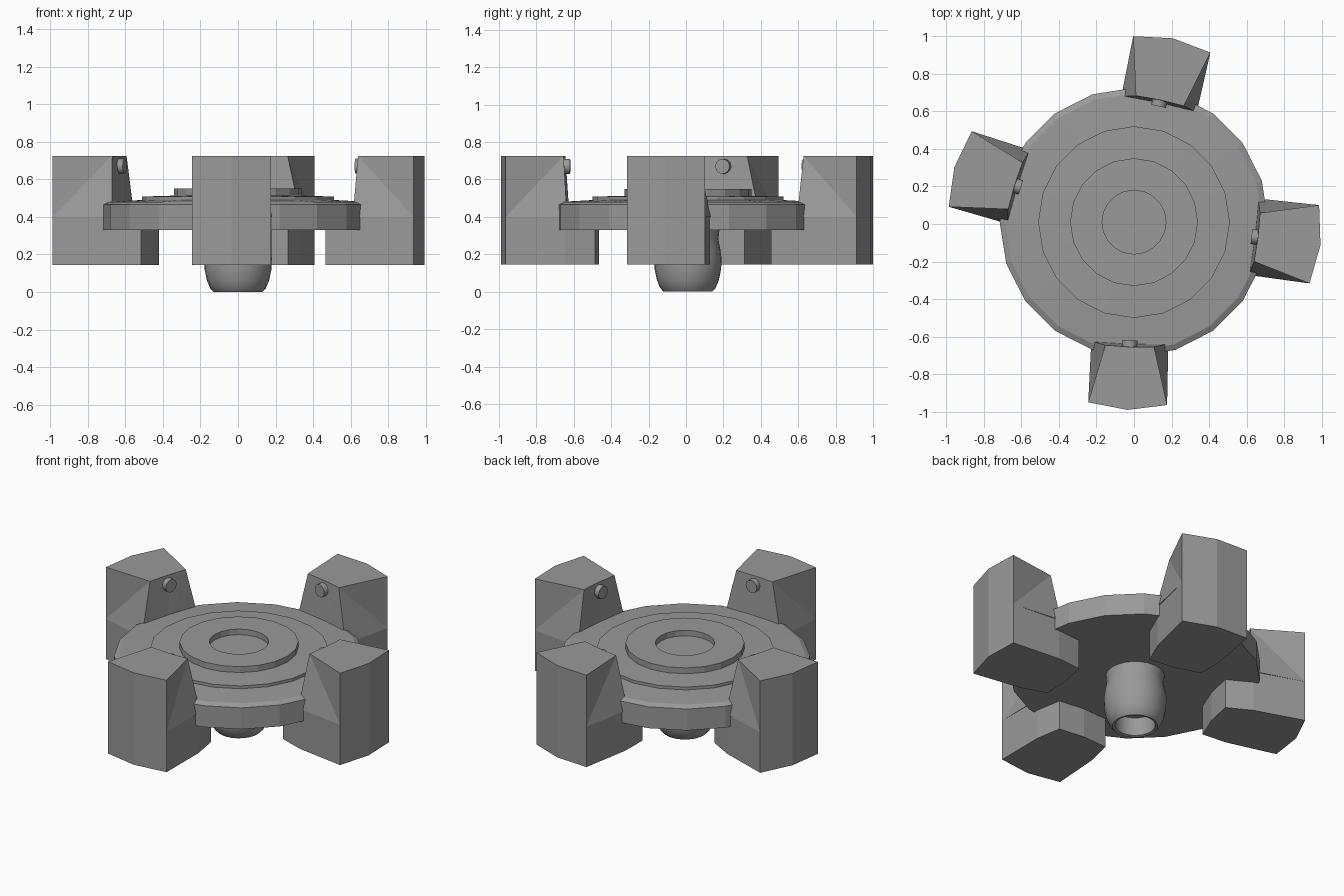
import bpy, bmesh, math
from mathutils import Matrix

cube = bpy.data.objects.get("Cube")
if cube:
    bpy.data.objects.remove(cube, do_unlink=True)

CENTRE = Matrix.Translation((0, 0.01, 0))

grey = bpy.data.materials.new("plain_grey")
grey.use_nodes = True
grey.diffuse_color = (0.32, 0.32, 0.32, 1)
grey.node_tree.nodes["Principled BSDF"].inputs["Base Color"].default_value = grey.diffuse_color


def finish(bm, name, matrix=Matrix(), smooth=None):
    bmesh.ops.recalc_face_normals(bm, faces=bm.faces)
    mesh = bpy.data.meshes.new(name)
    bm.to_mesh(mesh)
    bm.free()
    mesh.materials.append(grey)
    obj = bpy.data.objects.new(name, mesh)
    obj.matrix_world = CENTRE @ matrix
    bpy.context.collection.objects.link(obj)
    if smooth:
        bpy.ops.object.select_all(action="DESELECT")
        obj.select_set(True)
        bpy.context.view_layer.objects.active = obj
        bpy.ops.object.shade_smooth_by_angle(angle=math.radians(smooth))
    return obj


def lathe(name, profile, sides, smooth=None):
    """Turn (radius, height) points about z; both ends are closed by flat caps."""
    bm = bmesh.new()
    rings = [[bm.verts.new((r * math.cos(math.tau * i / sides),
                            r * math.sin(math.tau * i / sides), z))
              for i in range(sides)] for r, z in profile]
    for a, b in zip(rings, rings[1:]):
        for i in range(sides):
            j = (i + 1) % sides
            bm.faces.new((a[i], a[j], b[j], b[i]))
    bm.faces.new(rings[0])
    bm.faces.new(rings[-1])
    return finish(bm, name, smooth=smooth)


def loft(name, lower, upper, matrix):
    """Join two outlines of (x, y, z) points into a closed block."""
    bm = bmesh.new()
    a = [bm.verts.new(p) for p in lower]
    b = [bm.verts.new(p) for p in upper]
    for i in range(len(a)):
        j = (i + 1) % len(a)
        bm.faces.new((a[i], a[j], b[j], b[i]))
    bm.faces.new(a)
    bm.faces.new(b)
    bmesh.ops.triangulate(bm, faces=[f for f in bm.faces if len(f.verts) == 4])
    return finish(bm, name, matrix)


def mirrored(half, middle_out, middle_in, z):
    """Symmetric outline from one side's points, outer end first."""
    return ([(middle_out, 0, z)] + [(x, y, z) for x, y in half]
            + [(middle_in, 0, z)] + [(x, -y, z) for x, y in reversed(half)])


# Stepped round plate with a raised ring and sunken centre
lathe("plate", [(0.715, 0.33), (0.715, 0.465), (0.685, 0.48), (0.51, 0.49),
                (0.51, 0.508), (0.34, 0.513), (0.34, 0.55), (0.17, 0.55),
                (0.17, 0.515)], 20)

# Hollow bulging stem below the plate
lathe("stem", [(0.17, 0.34), (0.163, 0.28), (0.173, 0.23), (0.18, 0.18),
               (0.178, 0.12), (0.165, 0.06), (0.148, 0.02), (0.13, 0),
               (0.115, 0.005), (0.115, 0.12)], 24, smooth=40)

# Four arms, each a foot, a tapered upper block and a small peg
foot_half = [(0.967, 0.21), (0.65, 0.2), (0.49, 0.167)]
base_half = [(0.967, 0.21), (0.64, 0.205)]
top_half = [(0.967, 0.21), (0.66, 0.13)]
for n in range(4):
    turn = Matrix.Rotation(math.radians(-92 + 85 * n), 4, "Z")
    loft(f"arm_foot_{n + 1}", mirrored(foot_half, 1.0, 0.475, 0.145),
         mirrored(foot_half, 1.0, 0.475, 0.4), turn)
    loft(f"arm_block_{n + 1}", mirrored(base_half, 1.0, 0.645, 0.4),
         mirrored(top_half, 1.0, 0.665, 0.725), turn)
    bm = bmesh.new()
    bmesh.ops.create_cone(bm, cap_ends=True, segments=12, radius1=0.04,
                          radius2=0.04, depth=0.09)
    finish(bm, f"arm_peg_{n + 1}", turn @ Matrix.Translation((0.675, 0, 0.67))
           @ Matrix.Rotation(math.pi / 2, 4, "Y"), smooth=40)
